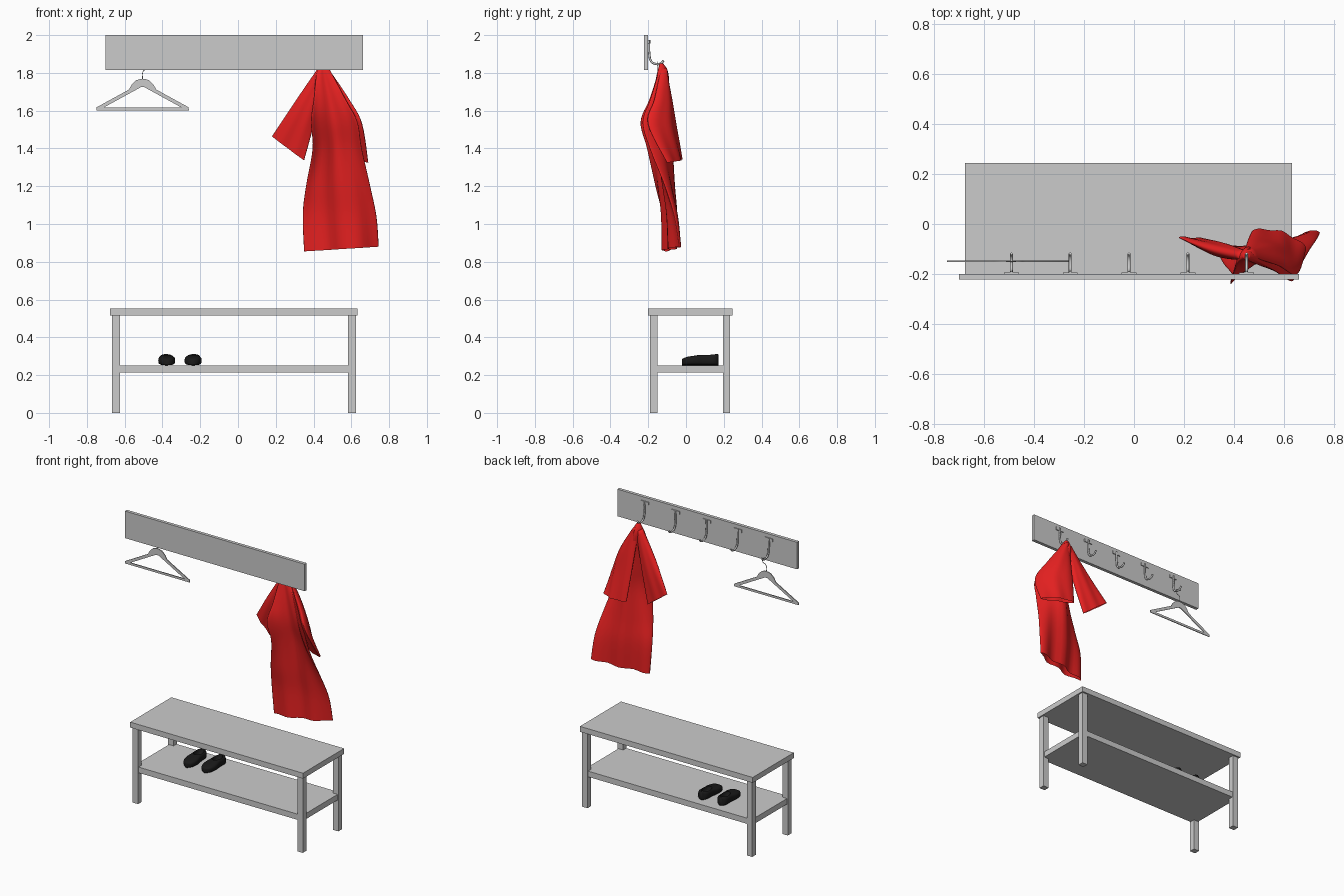
import bpy, bmesh
from math import sin, cos, pi
from mathutils import Vector

if "Cube" in bpy.data.objects:
    bpy.data.objects.remove(bpy.data.objects["Cube"])


def material(name, rgb):
    m = bpy.data.materials.new(name)
    m.diffuse_color = (*rgb, 1)
    m.use_nodes = True
    m.node_tree.nodes["Principled BSDF"].inputs["Base Color"].default_value = m.diffuse_color
    return m


def add(name, data, mat=None):
    ob = bpy.data.objects.new(name, data)
    bpy.context.collection.objects.link(ob)
    if mat:
        data.materials.append(mat)
    return ob


def box(name, x0, x1, y0, y1, z0, z1):
    bm = bmesh.new()
    bmesh.ops.create_cube(bm, size=1)
    for v in bm.verts:
        v.co = ((x0 + x1) / 2 + v.co.x * (x1 - x0),
                (y0 + y1) / 2 + v.co.y * (y1 - y0),
                (z0 + z1) / 2 + v.co.z * (z1 - z0))
    me = bpy.data.meshes.new(name)
    bm.to_mesh(me)
    return add(name, me)


def skin(name, rings, mat, cap_start=True, cap_end=True):
    """Join closed rings of points into a smooth tube."""
    bm = bmesh.new()
    rows = [[bm.verts.new(p) for p in r] for r in rings]
    n = len(rows[0])
    for a, b in zip(rows, rows[1:]):
        for i in range(n):
            j = (i + 1) % n
            bm.faces.new((a[i], a[j], b[j], b[i]))
    if cap_start:
        bm.faces.new(rows[0])
    if cap_end:
        bm.faces.new(rows[-1])
    bmesh.ops.recalc_face_normals(bm, faces=bm.faces)
    for f in bm.faces:
        f.smooth = True
    me = bpy.data.meshes.new(name)
    bm.to_mesh(me)
    return add(name, me, mat)


def refine(rows, steps=6):
    """Catmull-Rom interpolation between table rows."""
    out = []
    for i in range(len(rows) - 1):
        p = [rows[max(0, min(len(rows) - 1, i + k))] for k in (-1, 0, 1, 2)]
        for s in range(steps):
            t = s / steps
            out.append([0.5 * (2*b + (c - a)*t + (2*a - 5*b + 4*c - d)*t*t
                               + (3*b - a - 3*c + d)*t**3) for a, b, c, d in zip(*p)])
    return out + [list(rows[-1])]


def cloth(name, rows, mat, fold, n=40):
    """Open tube between a left and a right edge; row = left xyz, right xyz, depth, bow."""
    rings = []
    rows = refine(rows)
    for k, r in enumerate(rows):
        left, right = Vector(r[:3]), Vector(r[3:6])
        half, mid = (right - left) / 2, (left + right) / 2
        nrm = Vector((-half.y, half.x, 0)).normalized()
        amp = fold * k / len(rows)
        rings.append([mid + half * cos(a) + nrm * (r[6] * sin(a) + r[7] * sin(a)**2
                      + amp * cos(7 * cos(a)) * abs(sin(a)))
                      for a in (2 * pi * i / n for i in range(n))])
    return skin(name, rings, mat, True, False)


def wire(name, points, radius, smooth=True):
    c = bpy.data.curves.new(name, 'CURVE')
    c.dimensions = '3D'
    c.bevel_depth, c.bevel_resolution, c.use_fill_caps = radius, 2, True
    s = c.splines.new('BEZIER')
    s.bezier_points.add(len(points) - 1)
    for bp, p in zip(s.bezier_points, points):
        bp.co = p
        bp.handle_left_type = bp.handle_right_type = 'AUTO'
    s.resolution_u = 6
    return add(name, c)


red = material("red_cloth", (0.8, 0.015, 0.015))
black = material("black_leather", (0.01, 0.01, 0.01))

# Bench
box("bench_top", -.677, .633, -.20, .245, .515, .552)
box("bench_shelf", -.66, .618, -.185, .228, .213, .252)
for i, x in enumerate((-.666, .583)):
    for j, y in enumerate((-.19, .195)):
        box(f"bench_leg_{i}{j}", x, x + .041, y, y + .039, 0, .52)

# Wall board with hooks
box("wall_board", -.702, .661, -.222, -.20, 1.815, 2.0)
for i in range(5):
    x = -.491 + i * .2355
    box(f"hook_plate_{i}", x - .03, x + .03, -.201, -.194, 1.955, 1.975)
    wire(f"hook_{i}", [(x, -.195, 1.975), (x, -.194, 1.90), (x, -.184, 1.861),
                       (x, -.158, 1.847), (x, -.132, 1.851), (x, -.119, 1.866)], .006)

# Hanger: flat frame with a triangular hole, and a wire hook
HX, HY = -.505, -.15
outer = [(.245, 1.602), (.243, 1.618), (.072, 1.712), (.058, 1.738), (.034, 1.761), (.012, 1.768)]
inner = [(.205, 1.617), (.030, 1.713), (.010, 1.724)]
c = bpy.data.curves.new("hanger_frame", 'CURVE')
c.dimensions, c.fill_mode, c.extrude = '2D', 'BOTH', .003
for half in (outer, inner):
    pts = half + [(-x, z) for x, z in reversed(half)]
    s = c.splines.new('POLY')
    s.points.add(len(pts) - 1)
    for p, (x, z) in zip(s.points, pts):
        p.co = (x, z, 0, 1)
    s.use_cyclic_u = True
frame = add("hanger_frame", c)
frame.location = (HX, HY, 0)
frame.rotation_euler = (pi / 2, 0, 0)
loop = [(HX + .008 + .022 * cos(a), HY, 1.836 + .022 * sin(a))
        for a in (-pi / 2 + pi * k / 4 for k in range(6))]
wire("hanger_wire", [(HX, HY, 1.765), (HX, HY, 1.80)] + loop, .002)

# Shoes: y, half width, top height; toes point to the wall
shoe_rows = [(-.022, .010, .282), (-.014, .026, .289), (.008, .040, .297),
             (.045, .045, .303), (.085, .039, .309), (.115, .037, .311),
             (.145, .036, .311), (.163, .028, .311), (.171, .014, .310)]
for side, x in ((-1, -.378), (1, -.237)):
    rings = []
    for y, w, top in refine(shoe_rows, 3):
        ring = []
        for k in range(24):
            a = 2 * pi * k / 24
            ca, sa = cos(a), sin(a)
            h = (top - .276) if sa > 0 else .024
            sx = abs(ca)**.7 * (1 if ca > 0 else -1)
            sz = abs(sa)**.6 * (1 if sa > 0 else -1)
            ring.append((x + w * sx - side * .05 * (.07 - y) * .6, y, .276 + h * sz))
        rings.append(ring)
    name = "left_shoe" if side < 0 else "right_shoe"
    shoe = skin(name, rings, black)
    # foot opening
    bm = bmesh.new()
    bmesh.ops.create_uvsphere(bm, u_segments=24, v_segments=12, radius=1)
    for v in bm.verts:
        v.co = (x + v.co.x * .028, .115 + v.co.y * .045, .318 + v.co.z * .045)
    me = bpy.data.meshes.new(name + "_opening")
    bm.to_mesh(me)
    cutter = add(name + "_opening", me)
    cutter.hide_render = True
    cutter.hide_viewport = True
    mod = shoe.modifiers.new("opening", 'BOOLEAN')
    mod.object, mod.operation = cutter, 'DIFFERENCE'

# Coat: body and two sleeves hanging from the last hook
cloth("coat_body", [
    (.437, -.13, 1.85, .463, -.13, 1.85, .010, 0),
    (.415, -.145, 1.79, .495, -.14, 1.80, .028, .02),
    (.400, -.19, 1.66, .570, -.185, 1.66, .035, .06),
    (.386, -.238, 1.54, .632, -.227, 1.54, .038, .11),
    (.395, -.205, 1.40, .655, -.19, 1.40, .030, .09),
    (.360, -.16, 1.20, .700, -.11, 1.20, .028, .04),
    (.343, -.125, 1.05, .733, -.06, 1.04, .026, .01),
    (.350, -.11, .855, .745, -.035, .88, .022, -.01)], red, .014)
cloth("coat_left_sleeve", [
    (.42, -.13, 1.82, .46, -.12, 1.80, .020, 0),
    (.30, -.10, 1.645, .41, -.11, 1.56, .028, 0),
    (.18, -.055, 1.464, .35, -.085, 1.337, .012, 0)], red, .004)
cloth("coat_right_sleeve", [
    (.44, -.12, 1.83, .48, -.13, 1.82, .015, .01),
    (.45, -.085, 1.66, .587, -.165, 1.66, .025, .02),
    (.46, -.055, 1.50, .655, -.20, 1.53, .028, .03),
    (.472, -.03, 1.345, .690, -.10, 1.326, .020, .015)], red, .005)
